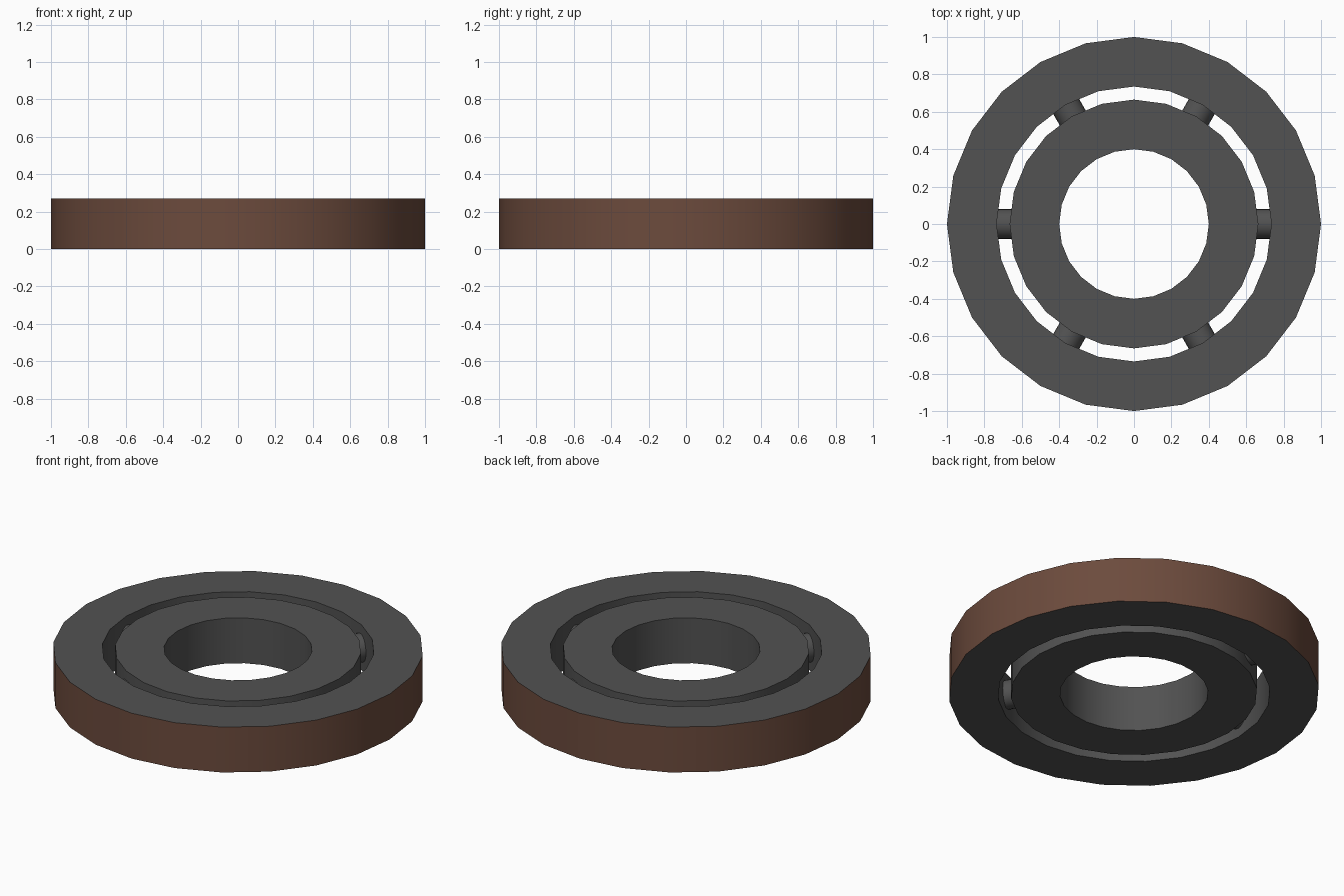
import bpy, bmesh, math
from mathutils import Matrix

if "Cube" in bpy.data.objects:
    bpy.data.objects.remove(bpy.data.objects["Cube"])

H = 0.27      # ring height
SIDES = 24


def material(name, rgb):
    m = bpy.data.materials.new(name)
    m.diffuse_color = (*rgb, 1)
    m.use_nodes = True
    m.node_tree.nodes["Principled BSDF"].inputs["Base Color"].default_value = m.diffuse_color
    return m


gray = material("dark gray metal", (0.085, 0.085, 0.085))
brown = material("brown rim", (0.150, 0.070, 0.046))


def finish(bm, name, mats):
    bmesh.ops.recalc_face_normals(bm, faces=bm.faces[:])
    me = bpy.data.meshes.new(name)
    bm.to_mesh(me)
    bm.free()
    for m in mats:
        me.materials.append(m)
    ob = bpy.data.objects.new(name, me)
    bpy.context.collection.objects.link(ob)
    bpy.ops.object.select_all(action='DESELECT')
    bpy.context.view_layer.objects.active = ob
    ob.select_set(True)
    bpy.ops.object.shade_smooth_by_angle(angle=math.radians(35))
    return ob


def ring(name, r_in, r_out, mats):
    """Flat-topped ring; the outer wall takes the last material."""
    bm = bmesh.new()
    profile = [(r_in, 0), (r_out, 0), (r_out, H), (r_in, H)]
    loops = []
    for i in range(SIDES):
        a = 2 * math.pi * i / SIDES
        loops.append([bm.verts.new((r * math.cos(a), r * math.sin(a), z))
                      for r, z in profile])
    for i in range(SIDES):
        p, q = loops[i], loops[(i + 1) % SIDES]
        for j in range(4):
            k = (j + 1) % 4
            f = bm.faces.new((p[j], q[j], q[k], p[k]))
            f.material_index = len(mats) - 1 if j == 1 else 0
    return finish(bm, name, mats)


# Outer ring with brown outer wall, and inner hub ring
ring("outer_ring", 0.735, 1.0, [gray, brown])
ring("inner_ring", 0.4, 0.665, [gray])

# Six short round pins joining the rings
for i in range(6):
    bm = bmesh.new()
    place = (Matrix.Rotation(i * math.pi / 3, 4, 'Z')
             @ Matrix.Translation((0.695, 0, H / 2))
             @ Matrix.Rotation(math.pi / 2, 4, 'Y'))
    bmesh.ops.create_cone(bm, cap_ends=True, segments=24, radius1=0.08,
                          radius2=0.08, depth=0.12, matrix=place)
    finish(bm, f"pin_{i + 1}", [gray])
